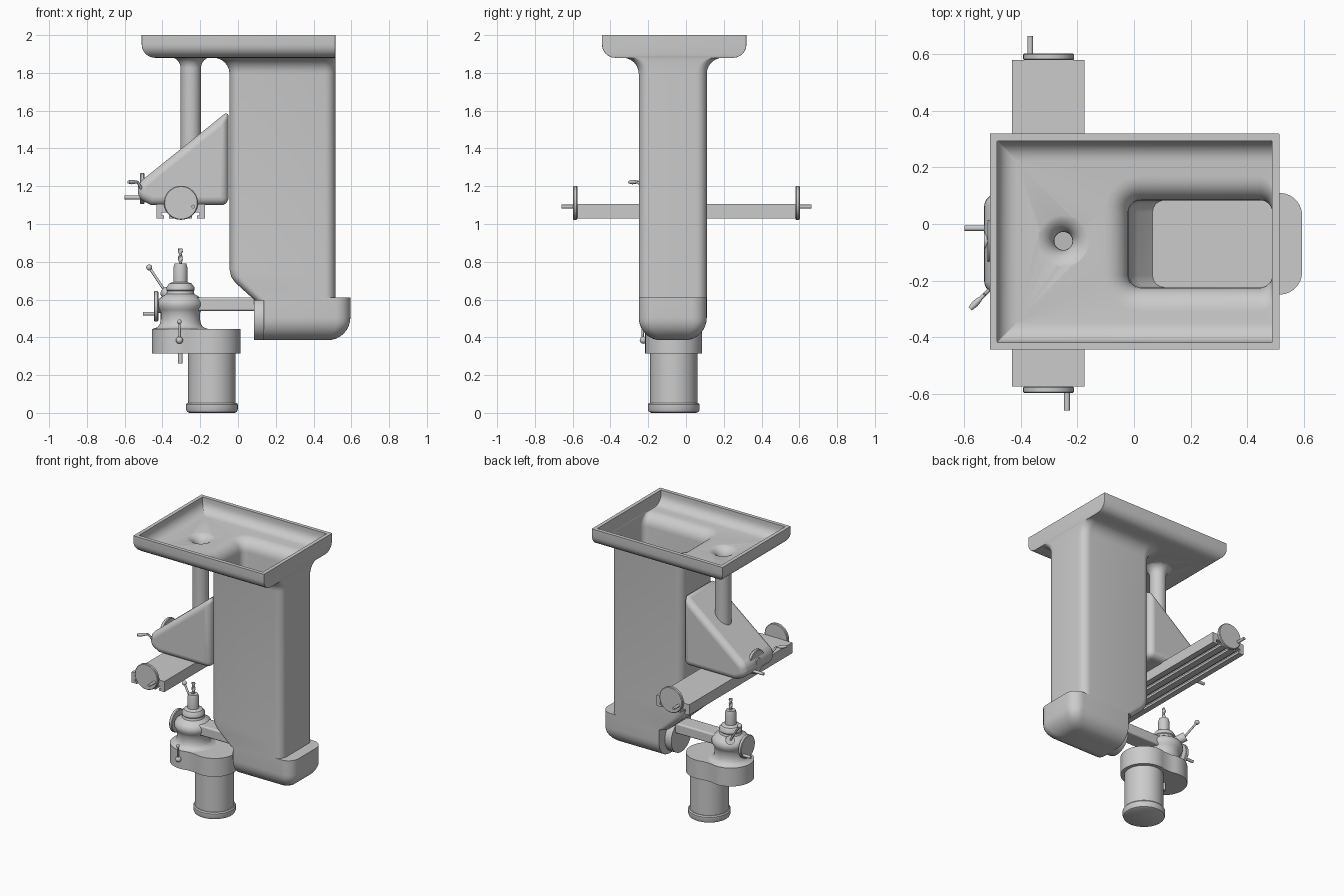
import bpy, bmesh
from math import sin, cos, pi
from mathutils import Vector

if "Cube" in bpy.data.objects:
    bpy.data.objects.remove(bpy.data.objects["Cube"])

YC = -0.065  # centre plane of the machine


def loft(name, rings, smooth=35):
    """Skin a list of equal-length point rings and cap both ends."""
    bm = bmesh.new()
    vs = [[bm.verts.new(p) for p in r] for r in rings]
    n = len(vs[0])
    for a, b in zip(vs, vs[1:]):
        for i in range(n):
            j = (i + 1) % n
            bm.faces.new((a[i], a[j], b[j], b[i]))
    bm.faces.new(vs[0])
    bm.faces.new(vs[-1])
    bmesh.ops.recalc_face_normals(bm, faces=bm.faces)
    me = bpy.data.meshes.new(name)
    bm.to_mesh(me)
    bm.free()
    ob = bpy.data.objects.new(name, me)
    bpy.context.collection.objects.link(ob)
    finish(ob, smooth)
    return ob


def finish(ob, angle=35):
    bpy.ops.object.select_all(action='DESELECT')
    ob.select_set(True)
    bpy.context.view_layer.objects.active = ob
    bpy.ops.object.shade_smooth_by_angle(angle=angle * pi / 180)


def modify(ob, kind, **props):
    m = ob.modifiers.new(kind.lower(), kind)
    for k, v in props.items():
        setattr(m, k, v)
    bpy.context.view_layer.objects.active = ob
    bpy.ops.object.modifier_apply(modifier=m.name)
    finish(ob)


def lathe(name, profile, origin=(0, 0, 0), axis=(0, 0, 1), n=40):
    """Revolve (radius, height) pairs about an axis."""
    q = Vector((0, 0, 1)).rotation_difference(Vector(axis).normalized())
    o = Vector(origin)
    return loft(name, [[o + q @ Vector((r * cos(2 * pi * i / n), r * sin(2 * pi * i / n), h))
                        for i in range(n)] for r, h in profile])


def rod(name, p0, p1, r, n=32):
    d = Vector(p1) - Vector(p0)
    return lathe(name, [(r, 0), (r, d.length)], p0, d, n)


def ball(name, p, r):
    return lathe(name, [(max(r * sin(pi * i / 12), r * .02), -r * cos(pi * i / 12)) for i in range(13)], p, n=20)


def prism(name, pts, y0, y1):
    return loft(name, [[(x, y, z) for x, z in pts] for y in (y0, y1)])


def rrect(x0, x1, y0, y1, z, rl, rr, seg=7):
    """Rounded rectangle with separate left and right corner radii."""
    pts = []
    for cx, cy, r, a in ((x1 - rr, y1 - rr, rr, 0), (x0 + rl, y1 - rl, rl, 1),
                         (x0 + rl, y0 + rl, rl, 2), (x1 - rr, y0 + rr, rr, 3)):
        for k in range(seg + 1):
            t = (a + k / seg) * pi / 2
            pts.append((cx + r * cos(t), cy + r * sin(t), z))
    return pts


# Hollow base tray flowing into the hollow column
def skin(o, lift, end):
    rings = []
    for z, i in [(2.0, 0)] + [(1.95 + lift - .07 * sin(t * pi / 12), .07 * (1 - cos(t * pi / 12))) for t in range(7)]:
        rings.append(rrect(-.51 + o + i, .515 - o, -.445 + o + i, .32 - o - i, z, .003, .003))
    for t in range(7):
        a = t * pi / 12
        e = .085 * (1 - sin(a))
        rings.append(rrect(-.045 + o - e, .515 - o, -.25 + o - e, .11 - o + e,
                           1.88 + lift - .085 * (1 - cos(a)), .055 - o / 2 + e, .055 - o / 2))
    for z, x in ((.76, -.045), (.72, -.036), (.69, -.015), end):
        rings.append(rrect(x + o, .515 - o, -.25 + o, .11 - o, z, .055 - o / 2, .055 - o / 2))
    return rings


column = loft("base_and_column", skin(.026, .025, (.63, .04))[::-1] + skin(0, 0, (.595, .09)))

# Lead-screw post with flared top, and the funnel hole through the tray
arc = [i * pi / 16 for i in range(9)]
post = lathe("screw_post", [(.054, 1.15)] + [(.054 + .06 * (1 - cos(a)), 1.825 + .06 * sin(a)) for a in arc]
             + [(.114, 1.895)], (-.25, -.06, 0))
funnel = lathe("funnel_cutter", [(.032, 1.3)] + [(.032 + .075 * (1 - cos(a)), 1.832 + .075 * sin(a)) for a in arc]
               + [(.107, 1.95)], (-.25, -.06, 0))
modify(column, 'BOOLEAN', object=post, operation='UNION', solver='EXACT')
modify(column, 'BOOLEAN', object=funnel, operation='DIFFERENCE', solver='EXACT')
for helper in (post, funnel):
    bpy.data.objects.remove(helper)

# Rounded end housing below the column
loft("end_housing", [rrect(.135, .595, -.25, .11, .61, .004, .08)] +
     [rrect(.135, .595 - .12 * (1 - cos(a)), -.25 + .115 * (1 - cos(a)), .11 - .115 * (1 - cos(a)),
            .505 - .12 * sin(a), .004, .08 - .03 * sin(a)) for a in arc])

# Knee
knee = prism("knee", [(-.05, 1.1), (-.05, 1.6), (-.53, 1.215), (-.53, 1.135), (-.46, 1.1)], -.245, .105)
modify(knee, 'BEVEL', width=.045, segments=5, limit_method='ANGLE', angle_limit=.6)

# Work table with three T-slots on its face
pts = [(-.175, 1.105), (-.432, 1.105), (-.432, 1.03)]
for c in (-.378, -.304, -.23):
    pts += [(c + dx, z) for dx, z in ((-.014, 1.03), (-.014, 1.045), (-.026, 1.045), (-.026, 1.062),
                                      (.026, 1.062), (.026, 1.045), (.014, 1.045), (.014, 1.03))]
prism("work_table", pts + [(-.175, 1.03)], -.575, .58)


# Handwheels: rim disc, hub and handle
def wheel(name, c, axis, r, grip, length):
    c, a = Vector(c), Vector(axis)
    lathe(name, [(r - .004, 0), (r, .004), (r, .019), (r - .004, .023)], c, a)
    g = c + Vector(grip)
    rod(name + "_handle", g, g + a * length, .01, 16)


wheel("table_wheel_front", (-.302, -.575, 1.112), (0, -1, 0), .09, (.065, 0, -.02), .085)
wheel("table_wheel_back", (-.302, .58, 1.112), (0, 1, 0), .09, (-.065, 0, -.02), .085)
wheel("knee_wheel", (-.495, -.06, 1.188), (-1, 0, 0), .083, (0, .045, -.048), .105)
wheel("head_wheel", (-.422, -.06, .565), (-1, 0, 0), .08, (0, .05, -.04), .08)
rod("head_wheel_shaft", (-.33, -.06, .565), (-.425, -.06, .565), .035)
rod("knee_wheel_shaft", (-.53, -.06, 1.188), (-.45, -.06, 1.188), .03)

# Angled crank on the knee corner
d = Vector((-.7, -.7, 0))
hub = Vector((-.475, -.195, 1.16))
lathe("crank_boss", [(.044, 0), (.044, .03), (.036, .04)], hub - d * .02, d)
a, b = hub + d * .03, hub + d * .08 + Vector((0, 0, .062))
rod("crank_arm", a, b, .007, 16)
rod("crank_neck", b, b + d * .03, .007, 16)
lathe("crank_grip", [(.009, 0), (.012, .025), (.008, .05)], b + d * .02, d, 16)

# Arm and its round flange
arm = loft("head_arm", [rrect(-.36, .15, -.125, -.005, z, .01, .01) for z in (.54, .612)])
modify(arm, 'BEVEL', width=.015, segments=3, limit_method='ANGLE', angle_limit=1.0)
rod("arm_flange", (.085, -.07, .499), (.14, -.07, .499), .114, 48)

# Drive housing: two joined round ends with a slight waist
outline = []
for cx, start in ((-.138, -pi / 2), (-.305, pi / 2)):
    cut = .35
    for k in range(25):
        t = start - cut + (pi + 2 * cut) * k / 24
        outline.append((cx + .151 * cos(t), YC + .151 * sin(t)))
loft("drive_housing", [[(x, y, z) for x, y in outline] for z in (.315, .445)])

# Motor
lathe("motor", [(.12, 0), (.132, .006), (.137, .018), (.137, .045), (.131, .053), (.126, .053), (.126, .33)],
      (-.138, YC, 0), n=48)

# Head neck, knuckle, quill, spindle and bit
lathe("head_neck", [(.145, .435), (.145, .445), (.122, .453), (.109, .47), (.104, .495), (.104, .53), (.112, .545),
                    (.122, .565), (.122, .585), (.112, .605), (.09, .62), (.074, .63), (.07, .645),
                    (.074, .65), (.074, .665), (.06, .685), (.037, .693), (.037, .77), (.031, .79), (.013, .79)],
      (-.305, YC, 0), n=48)
loft("twist_bit", [[(-.305 + .013 * (1 if i % 4 < 2 else .65) * cos(i * pi / 4 + k * .55),
                     YC + .013 * (1 if i % 4 < 2 else .65) * sin(i * pi / 4 + k * .55), .78 + .0075 * k)
                    for i in range(8)] for k in range(13)])
rod("drawbar", (-.305, YC, .262), (-.305, YC, .33), .012, 16)

# Feed lever and front clamp lever
rod("feed_hub", (-.345, .0, .61), (-.385, .055, .64), .03)
rod("feed_lever", (-.37, .045, .62), (-.47, .07, .77), .007, 16)
ball("feed_knob", (-.47, .07, .77), .016)
rod("clamp_pivot", (-.31, -.2, .385), (-.31, -.23, .385), .012, 16)
ball("clamp_hub", (-.31, -.226, .385), .019)
rod("clamp_lever", (-.31, -.228, .385), (-.31, -.232, .48), .006, 16)
ball("clamp_knob", (-.31, -.232, .482), .012)
